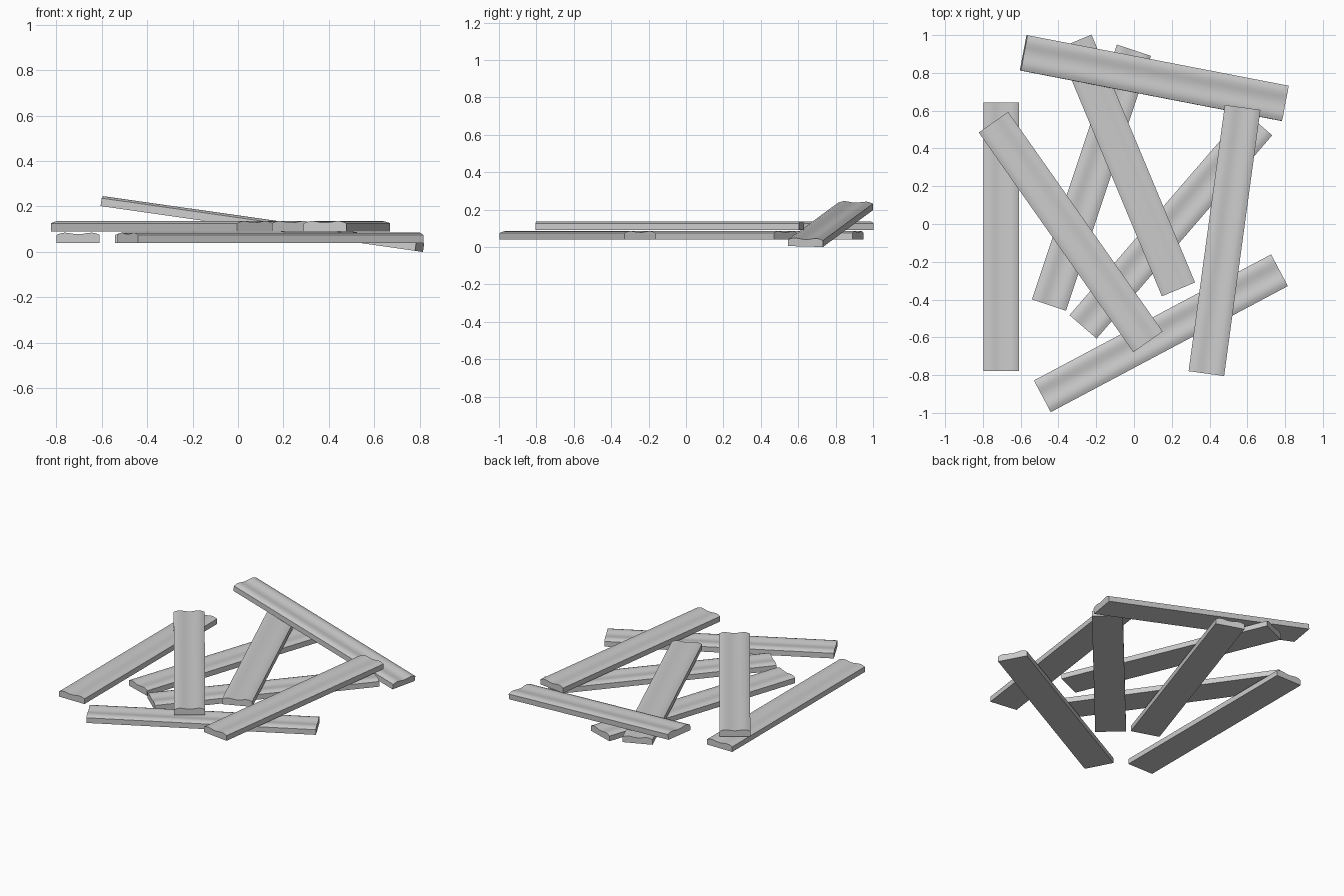
import bpy, bmesh, math
from mathutils import Matrix

if "Cube" in bpy.data.objects:
    bpy.data.objects.remove(bpy.data.objects["Cube"])

LENGTH, WIDTH = 1.422, 0.19

# Half cross-section of a plank: flat bottom, two soft ridges on top
half = [(0.095, 0.0), (0.095, 0.035), (0.084, 0.0395), (0.072, 0.0435),
        (0.060, 0.0448), (0.048, 0.0442), (0.036, 0.0424), (0.024, 0.0402),
        (0.012, 0.0385)]
profile = half + [(0.0, 0.038)] + [(-y, z) for y, z in reversed(half)]


def plank_mesh():
    bm = bmesh.new()
    ends = [[bm.verts.new((x, y, z)) for y, z in profile]
            for x in (-LENGTH / 2, LENGTH / 2)]
    n = len(profile)
    for i in range(n):
        j = (i + 1) % n
        bm.faces.new((ends[0][i], ends[0][j], ends[1][j], ends[1][i]))
    for loop in ends:
        bm.faces.new(loop)
    bmesh.ops.recalc_face_normals(bm, faces=bm.faces)
    mesh = bpy.data.meshes.new("plank")
    bm.to_mesh(mesh)
    bm.free()
    return mesh


def add_plank(name, start, end, z, tilt=0.0):
    """Lay a plank from start to end, tilted about the world y axis."""
    (x0, y0), (x1, y1) = start, end
    yaw = math.atan2(y1 - y0, x1 - x0)
    obj = bpy.data.objects.new(name, plank_mesh())
    bpy.context.collection.objects.link(obj)
    obj.matrix_world = (Matrix.Translation(((x0 + x1) / 2, (y0 + y1) / 2, z))
                        @ Matrix.Rotation(math.radians(tilt), 4, 'Y')
                        @ Matrix.Rotation(yaw, 4, 'Z'))
    bpy.context.view_layer.objects.active = obj
    obj.select_set(True)
    bpy.ops.object.shade_smooth_by_angle(angle=math.radians(30))
    obj.select_set(False)


LOW, HIGH = 0.040, 0.091

# Lower layer
lower = [((-0.703, -0.778), (-0.703, 0.644)),
         ((-0.450, -0.430), (0.000, 0.920)),
         ((-0.270, -0.545), (0.660, 0.532)),
         ((-0.485, -0.912), (0.770, -0.245))]
# Upper layer resting across the lower planks
upper = [((-0.745, 0.540), (0.075, -0.625)),
         ((0.235, -0.345), (-0.312, 0.965)),
         ((0.383, -0.792), (0.575, 0.617))]
for i, (a, b) in enumerate(lower):
    add_plank(f"lower_plank_{i + 1}", a, b, LOW)
for i, (a, b) in enumerate(upper):
    add_plank(f"upper_plank_{i + 1}", a, b, HIGH)

# Leaning plank across the back
add_plank("leaning_plank", (-0.588, 0.905), (0.797, 0.640), 0.101, tilt=8.1)
